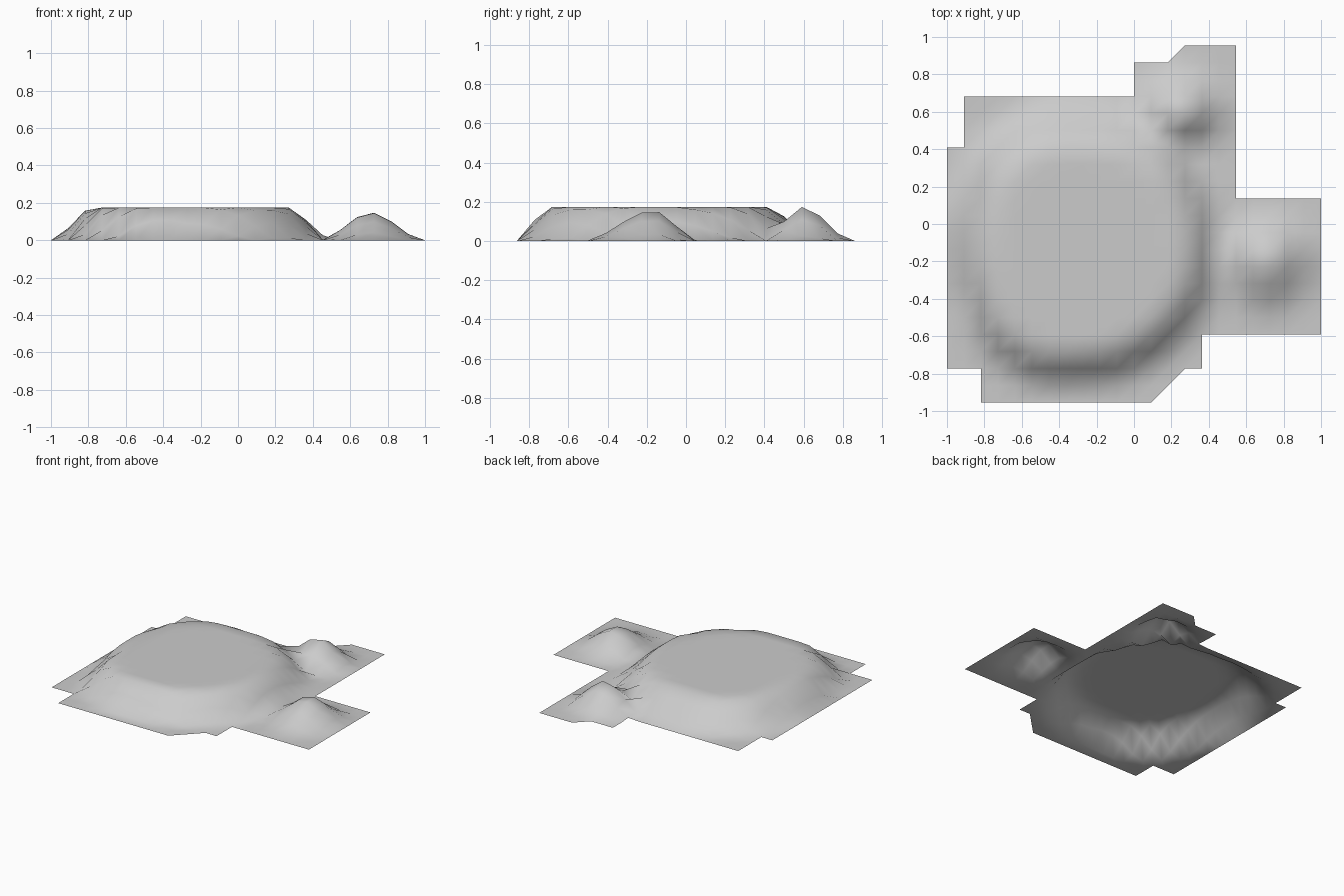
import bpy, bmesh, math

cube = bpy.data.objects.get("Cube")
if cube:
    bpy.data.objects.remove(cube)

PITCH = 1 / 11          # ground grid spacing
TOP = 0.175             # plateau height
CENTRE = (-0.27, -0.15)
# plateau foot and rim distances, every 22.5 degrees from +x
FOOT = [.73, .76, .79, .81, .79, .83, .82, .74, .71, .70, .76, .75, .70, .71, .72, .73]
RIM = [.54, .53, .58, .57, .55, .58, .57, .52, .50, .52, .57, .58, .53, .53, .53, .54]


def smooth(t):
    t = min(max(t, 0), 1)
    return t * t * (3 - 2 * t)


def around(values, angle):
    """Distance at an angle, blended between the two nearest samples."""
    s = angle / math.tau * len(values) % len(values)
    k = int(s)
    return values[k] + (values[(k + 1) % len(values)] - values[k]) * (s - k)


def plateau(x, y):
    dx, dy = x - CENTRE[0], y - CENTRE[1]
    a = math.atan2(dy, dx)
    foot, rim = around(FOOT, a), around(RIM, a)
    t = max(0, (foot - math.hypot(dx, dy)) / (foot - rim))
    return TOP * smooth(t ** 0.85)


def hill(x, y, cx, cy, west, east, south, north, height):
    """Rounded mound with a different reach on each side."""
    u = (x - cx) / (east if x > cx else west)
    v = (y - cy) / (north if y > cy else south)
    return height * smooth(1 - math.hypot(u, v))


def ground(x, y):
    return max(plateau(x, y),
               hill(x, y, 0.25, 0.60, 0.30, 0.27, 0.22, 0.25, 0.178),
               hill(x, y, 0.71, -0.17, 0.28, 0.29, 0.36, 0.24, 0.157))


# Terrain sheet: grid cells inside stacked blocks, plus cut corners
BLOCKS = [(2, 0, 12, 2), (12, 1, 13, 2), (0, 2, 15, 4), (0, 4, 22, 12),
          (0, 12, 17, 15), (1, 15, 17, 18), (11, 18, 17, 20), (14, 20, 17, 21)]
CORNERS = [((12, 0), (13, 1), (12, 1)), ((13, 1), (14, 2), (13, 2)),
           ((13, 20), (14, 20), (14, 21))]

bm = bmesh.new()
points = {}


def vert(i, j):
    if (i, j) not in points:
        x, y = (i - 11) * PITCH, (j - 10.5) * PITCH
        points[i, j] = bm.verts.new((x, y, ground(x, y)))
    return points[i, j]


for i0, j0, i1, j1 in BLOCKS:
    for i in range(i0, i1):
        for j in range(j0, j1):
            bm.faces.new([vert(i, j), vert(i + 1, j), vert(i + 1, j + 1), vert(i, j + 1)])
for corner in CORNERS:
    bm.faces.new([vert(*c) for c in corner])
for f in bm.faces:
    f.smooth = True

mesh = bpy.data.meshes.new("terrain_sheet")
bm.to_mesh(mesh)
bm.free()
terrain = bpy.data.objects.new("terrain_sheet", mesh)
bpy.context.collection.objects.link(terrain)

# Single stone colour
stone = bpy.data.materials.new("stone_grey")
stone.use_nodes = True
colour = (0.6, 0.6, 0.6, 1)
stone.diffuse_color = colour
stone.node_tree.nodes["Principled BSDF"].inputs["Base Color"].default_value = colour
mesh.materials.append(stone)
